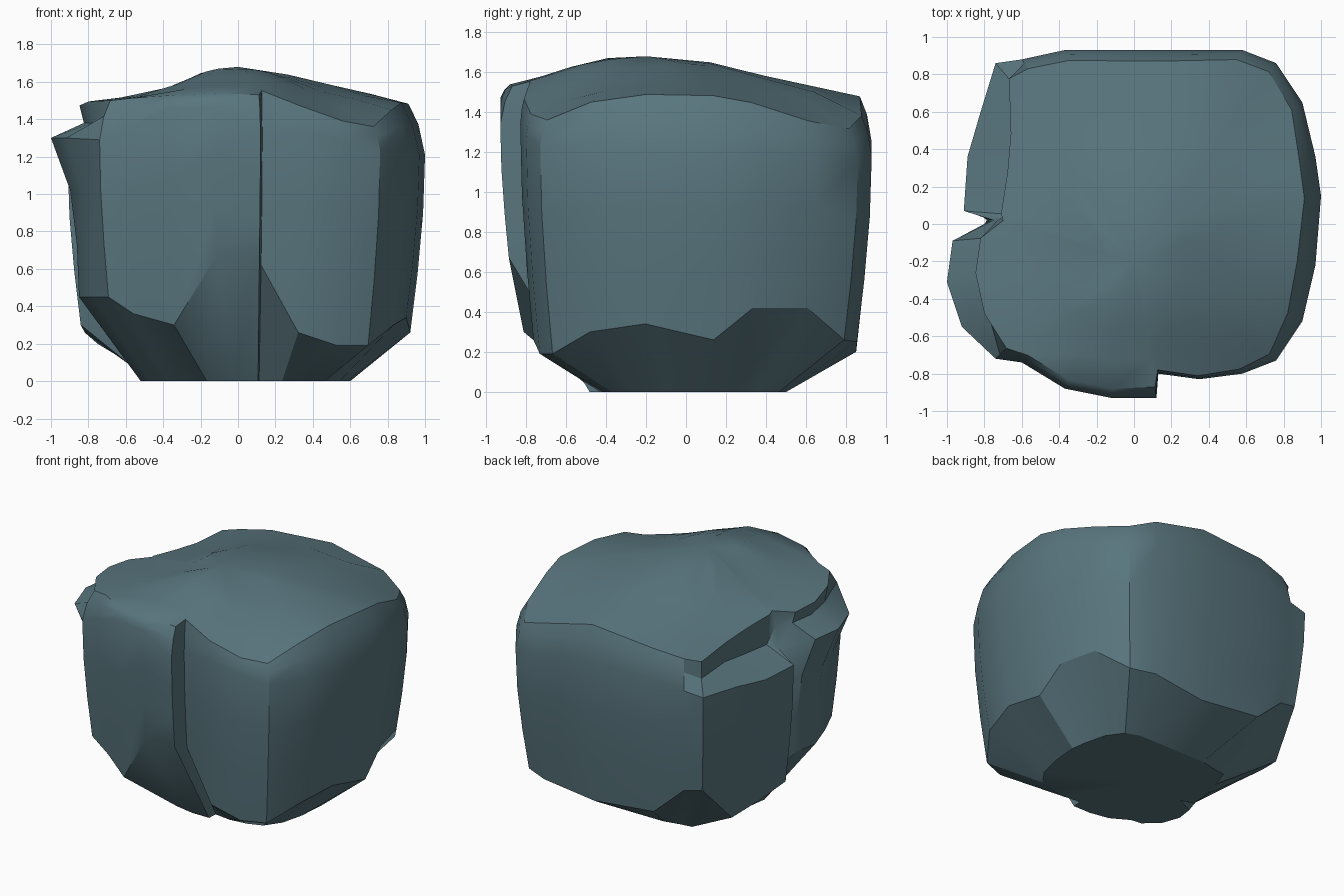
import bpy, bmesh, math
from mathutils import Vector

if "Cube" in bpy.data.objects:
    bpy.data.objects.remove(bpy.data.objects["Cube"])

# Boulder columns, counter-clockwise from the front cleft:
# outer x, outer y, foot of wall z, shoulder z, inset of roof rim
COLS = [
    (.13, -.80, .62, 1.32, .02), (.35, -.83, .26, 1.34, .02), (.58, -.80, .19, 1.28, .03),
    (.76, -.73, .19, 1.23, .05), (.90, -.52, .30, 1.23, .09), (.97, -.22, .34, 1.21, .10),
    (1.0, .15, .26, 1.21, .09), (.97, .36, .42, 1.21, .09), (.90, .65, .42, 1.18, .07),
    (.76, .86, .26, 1.14, .06), (.58, .93, .25, 1.18, .06), (.15, .93, .20, 1.25, .06),
    (-.37, .93, .25, 1.25, .06), (-.60, .88, .45, 1.20, .06), (-.74, .86, .48, 1.18, .11),
    (-.82, .60, .20, 1.18, .20), (-.89, .36, .26, 1.16, .23), (-.91, .07, .30, 1.16, .20),
    (-.75, .02, .40, 1.22, .05), (-.97, -.09, .45, 1.30, .15), (-1.0, -.31, .45, 1.30, .16),
    (-.92, -.55, .45, 1.30, .14), (-.74, -.72, .45, 1.29, .08), (-.60, -.74, .36, 1.35, .05),
    (-.37, -.88, .30, 1.46, .05), (-.12, -.93, .67, 1.47, .05), (.12, -.93, .67, 1.34, .06),
]

# Coarse roof heights on a grid
GX = [-.85, -.45, -.13, .13, .42, .9]
GY = [-.85, -.45, 0, .45, .87]
GZ = [[1.47, 1.52, 1.54, 1.53, 1.43, 1.20],
      [1.49, 1.54, 1.67, 1.66, 1.54, 1.45],
      [1.45, 1.53, 1.68, 1.68, 1.60, 1.51],
      [1.37, 1.47, 1.56, 1.57, 1.55, 1.42],
      [1.35, 1.42, 1.48, 1.48, 1.45, 1.20]]


def cell(v, grid):
    v = min(max(v, grid[0]), grid[-1])
    i = max(k for k in range(len(grid) - 1) if grid[k] <= v)
    return i, (v - grid[i]) / (grid[i + 1] - grid[i])


def roof(x, y):
    i, u = cell(x, GX)
    j, v = cell(y, GY)
    low = GZ[j][i] * (1 - u) + GZ[j][i + 1] * u
    high = GZ[j + 1][i] * (1 - u) + GZ[j + 1][i + 1] * u
    return low * (1 - v) + high * v


def column(x, y, foot, shoulder, inset):
    p = Vector((x, y))
    slab = x < -.9 and y < 0
    notch = abs(y) < .05
    scale = .85 if slab else 1.05 if notch else .9 + .08 * foot
    foot_p = p * scale
    pts = [(x * .56 + .04, y * .53 + .01, 0), (*foot_p, foot)]
    # Wall, with a slight belly; the side slab flares out near its top
    for t in (.33, .67):
        b = t * t * .7 if slab else t if notch else math.sin(t * math.pi / 2)
        pts.append((*foot_p.lerp(p, b), foot + (shoulder - foot) * t))
    pts.append((*p, shoulder))
    # Shoulder ledge and roof rim
    rim = p - p.normalized() * inset
    top = roof(*rim)
    if x < 0 and inset > .1:
        pts.append((*(p - p.normalized() * inset * 1.15), shoulder + .08))
    else:
        pts.append((*p.lerp(rim, .4), shoulder + (top - shoulder) * .6))
    pts.append((*rim, top))
    # Roof rings
    for t in (.22, .45, .7):
        q = rim.lerp(Vector((0, -.2)), t)
        pts.append((*q, roof(*q)))
    return pts


bm = bmesh.new()
rings = [[bm.verts.new(c) for c in column(*col)] for col in COLS]
n = len(rings)
base = bm.verts.new((0, 0, 0))
peak = bm.verts.new((0, -.2, 1.68))
for i in range(n):
    a, b = rings[i], rings[(i + 1) % n]
    for k in range(len(a) - 1):
        bm.faces.new((a[k], b[k], b[k + 1], a[k + 1]))
    bm.faces.new((base, b[0], a[0]))
    bm.faces.new((peak, a[-1], b[-1]))
bmesh.ops.recalc_face_normals(bm, faces=bm.faces)
mesh = bpy.data.meshes.new("boulder")
bm.to_mesh(mesh)
bm.free()
boulder = bpy.data.objects.new("boulder", mesh)
bpy.context.collection.objects.link(boulder)

# Blue-grey stone
stone = bpy.data.materials.new("stone")
stone.diffuse_color = (.10, .18, .21, 1)
stone.use_nodes = True
stone.node_tree.nodes["Principled BSDF"].inputs["Base Color"].default_value = stone.diffuse_color
mesh.materials.append(stone)
bpy.context.view_layer.objects.active = boulder
boulder.select_set(True)
bpy.ops.object.shade_smooth_by_angle(angle=math.radians(30))
